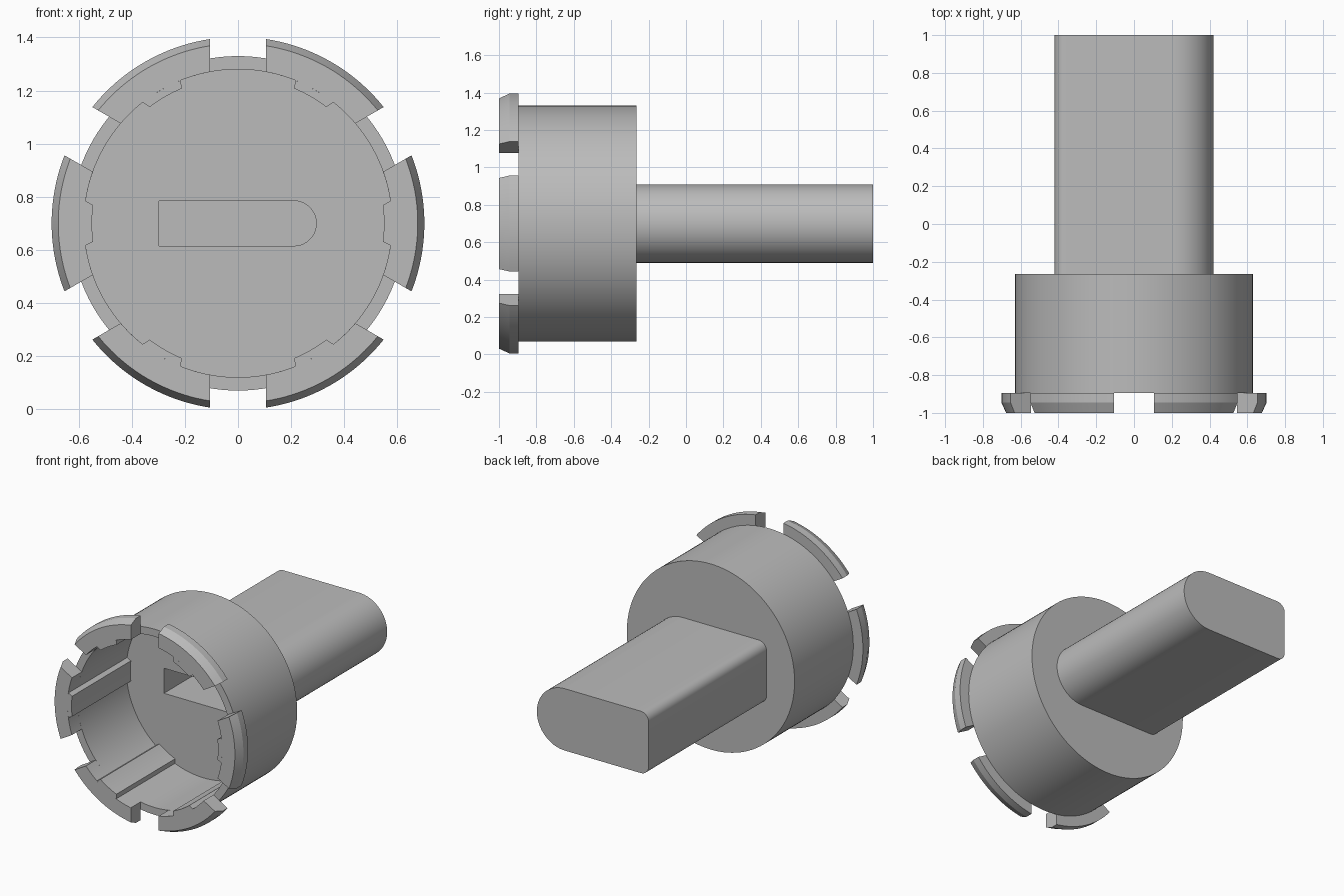
import bpy, bmesh
from math import sin, cos, asin, radians, pi

if "Cube" in bpy.data.objects:
    bpy.data.objects.remove(bpy.data.objects["Cube"], do_unlink=True)

CENTRE_Z = 0.70
RIM_Y, FRONT_Y, FLOOR_Y, BACK_Y = -0.895, -1.0, -0.37, -0.265
BORE, CUP = 0.58, 0.63

grey = bpy.data.materials.new("plain grey")
grey.use_nodes = True
grey.diffuse_color = (0.5, 0.5, 0.5, 1)
grey.node_tree.nodes["Principled BSDF"].inputs["Base Color"].default_value = (0.5, 0.5, 0.5, 1)


def polar(r, angle, y):
    return (r * cos(angle), y, CENTRE_Z + r * sin(angle))


def loft(name, loops):
    """Bridge matching closed loops and cap both ends."""
    bm = bmesh.new()
    rows = [[bm.verts.new(p) for p in loop] for loop in loops]
    n = len(rows[0])
    for a, b in zip(rows, rows[1:]):
        for i in range(n):
            j = (i + 1) % n
            bm.faces.new((a[i], a[j], b[j], b[i]))
    bm.faces.new(rows[0])
    bm.faces.new(rows[-1])
    bmesh.ops.recalc_face_normals(bm, faces=bm.faces)
    mesh = bpy.data.meshes.new(name)
    bm.to_mesh(mesh)
    bm.free()
    mesh.materials.append(grey)
    obj = bpy.data.objects.new(name, mesh)
    bpy.context.collection.objects.link(obj)
    return obj


def activate(obj):
    bpy.ops.object.select_all(action='DESELECT')
    obj.select_set(True)
    bpy.context.view_layer.objects.active = obj


def sector(name, section, middle, steps):
    """Sweep (radius, y, half angle) points around the cup axis."""
    loops = []
    for k in range(steps + 1):
        t = 2 * k / steps - 1
        loops.append([polar(r, middle + t * half, y) for r, y, half in section])
    return loft(name, loops)


def corner(x, z, r, start, end, steps):
    """Arc points of a rounded outline, relative to the axis."""
    return [(x + r * cos(radians(start + (end - start) * i / steps)),
             z + r * sin(radians(start + (end - start) * i / steps)))
            for i in range(steps + 1)]


def prism(name, outline, y0, y1):
    return loft(name, [[(x, y, CENTRE_Z + z) for x, z in outline] for y in (y0, y1)])


parts = []

# Cup with an open front
SEG = 120
cup = loft("cup", [[polar(r, 2 * pi * i / SEG, y) for i in range(SEG)]
                   for r, y in ((BORE, FLOOR_Y), (BORE, RIM_Y), (CUP, RIM_Y), (CUP, BACK_Y))])

# Shaft: full round on the left, small fillets on the right
shaft = prism("shaft", corner(0.21, 0, 0.21, -90, 90, 32)
              + corner(-0.36, 0.15, 0.06, 90, 180, 8)
              + corner(-0.36, -0.15, 0.06, 180, 270, 8), BACK_Y, 1.0)

# Keyhole pocket through the cup floor into the shaft
cutter = prism("pocket_cutter", corner(0.21, 0, 0.085, -90, 90, 20)
               + [(-0.297, 0.085), (-0.297, -0.085)], FLOOR_Y - 0.1, 0.6)
cutter.hide_render = True
for obj in (cup, shaft):
    activate(obj)
    mod = obj.modifiers.new("pocket", 'BOOLEAN')
    mod.operation = 'DIFFERENCE'
    mod.solver = 'EXACT'
    mod.object = cutter
    bpy.ops.object.modifier_apply(modifier=mod.name)
    parts.append(obj)
bpy.data.objects.remove(cutter, do_unlink=True)


# Six rim lugs separated by parallel-sided gaps, each with a rib in the bore
def lug_half(r):
    return radians(30) - asin(0.105 / r)


lug_section = [(r, y, lug_half(r)) for r, y in (
    (BORE, RIM_Y), (BORE, FRONT_Y), (0.677, FRONT_Y), (0.702, -0.945), (0.702, RIM_Y))]
rib_section = [(r, y, radians(half)) for r, y, half in (
    (BORE, FLOOR_Y, 8.3), (BORE, FRONT_Y, 8.3), (0.55, FRONT_Y, 7.2), (0.55, FLOOR_Y, 7.2))]
for i in range(6):
    middle = i * pi / 3
    parts.append(sector(f"rim_lug_{i + 1}", lug_section, middle, 20))
    parts.append(sector(f"inner_rib_{i + 1}", rib_section, middle, 6))

for obj in parts:
    activate(obj)
    bpy.ops.object.shade_smooth_by_angle(angle=radians(20))
